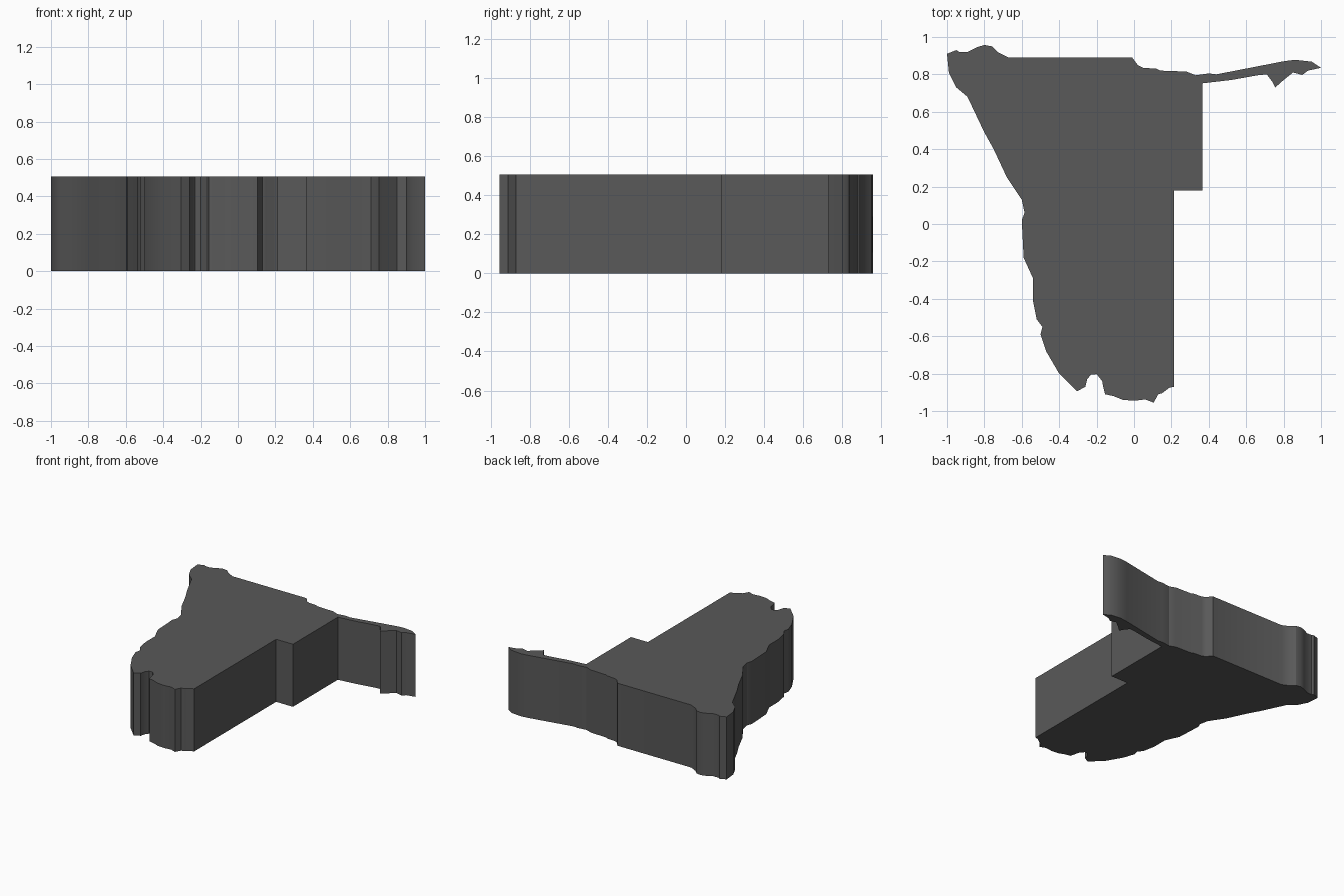
import bpy, bmesh

if "Cube" in bpy.data.objects:
    bpy.data.objects.remove(bpy.data.objects["Cube"])

HEIGHT = 0.505

# Outline runs clockwise seen from above, split by side
north = [(-1, .91), (-.95, .93), (-.935, .92), (-.89, .92), (-.84, .945), (-.8, .957),
         (-.76, .95), (-.73, .92), (-.67, .89), (-.01, .89), (.02, .85), (.05, .835),
         (.12, .83), (.14, .82), (.28, .815), (.33, .795), (.4, .805), (.44, .80)]
strip = [(.8, .87), (.86, .878), (.95, .868), (1, .835), (.93, .82), (.9, .797),
         (.85, .81), (.8, .77), (.755, .73), (.74, .76), (.71, .80), (.66, .795),
         (.52, .77), (.365, .752)]
east = [(.365, .18), (.215, .18), (.215, -.87)]
south = [(.19, -.875), (.15, -.905), (.13, -.91), (.105, -.955), (.06, -.938), (0, -.945),
         (-.06, -.94), (-.11, -.92), (-.155, -.91), (-.165, -.87), (-.17, -.84),
         (-.2, -.803), (-.23, -.805), (-.25, -.83), (-.26, -.87), (-.305, -.895)]
west = [(-.4, -.80), (-.47, -.68), (-.5, -.59), (-.49, -.55), (-.52, -.51), (-.54, -.41),
        (-.54, -.29), (-.59, -.18), (-.6, .02), (-.585, .06), (-.6, .13), (-.68, .25),
        (-.75, .4), (-.8, .49), (-.89, .68), (-.95, .73), (-.99, .81)]

# Extrude the outline into a solid slab
bm = bmesh.new()
base = bm.faces.new([bm.verts.new((x, y, 0)) for x, y in north + strip + east + south + west])
top = bmesh.ops.extrude_face_region(bm, geom=[base], use_keep_orig=True)["geom"]
bmesh.ops.translate(bm, vec=(0, 0, HEIGHT),
                    verts=[g for g in top if isinstance(g, bmesh.types.BMVert)])
bmesh.ops.recalc_face_normals(bm, faces=bm.faces[:])
mesh = bpy.data.meshes.new("map_slab")
bm.to_mesh(mesh)
bm.free()
slab = bpy.data.objects.new("map_slab", mesh)
bpy.context.collection.objects.link(slab)

# Dark grey surface
dark = bpy.data.materials.new("dark_grey")
dark.diffuse_color = (0.1, 0.1, 0.1, 1)
dark.use_nodes = True
dark.node_tree.nodes["Principled BSDF"].inputs["Base Color"].default_value = dark.diffuse_color
mesh.materials.append(dark)

# Soften the shallow coastline bends, keep corners sharp
bpy.context.view_layer.objects.active = slab
slab.select_set(True)
bpy.ops.object.shade_smooth_by_angle(angle=0.5)
